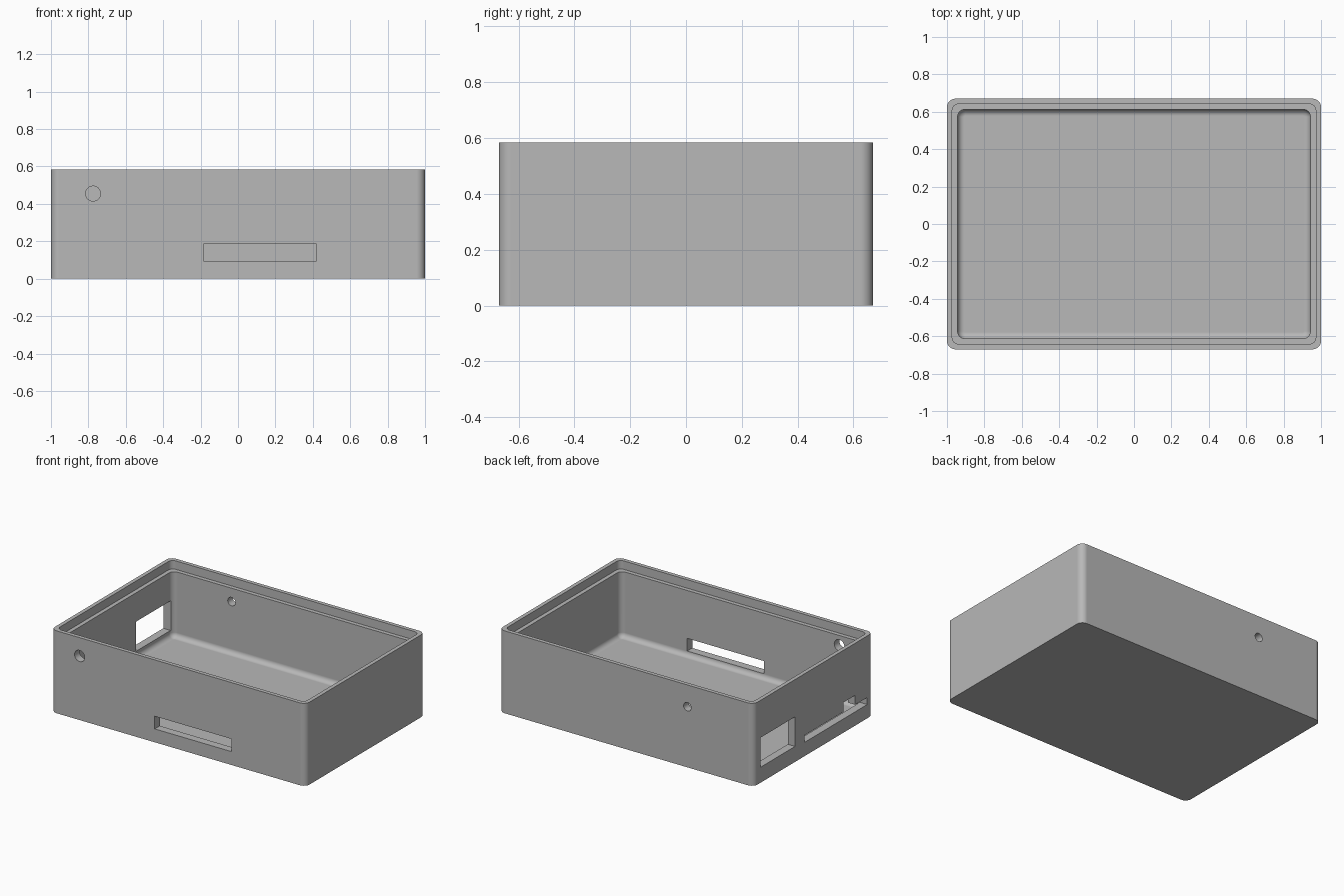
import bpy, bmesh, math
from mathutils import Matrix

if "Cube" in bpy.data.objects:
    bpy.data.objects.remove(bpy.data.objects["Cube"])

HX, HY, H = 1.0, 0.67, 0.585      # half sizes and height
WALL, LIP, FLOOR = 0.057, 0.028, 0.06
LEDGE, FILLET = 0.06, 0.035

grey = bpy.data.materials.new("plain_grey")
grey.diffuse_color = (0.48, 0.48, 0.48, 1)
grey.use_nodes = True
grey.node_tree.nodes["Principled BSDF"].inputs["Base Color"].default_value = grey.diffuse_color


def ring(bm, inset, z, r, seg=8):
    """Rounded rectangle of vertices, inset from the outer walls."""
    verts = []
    for i, (sx, sy) in enumerate([(1, 1), (-1, 1), (-1, -1), (1, -1)]):
        cx, cy = sx * (HX - inset - r), sy * (HY - inset - r)
        for k in range(seg + 1):
            a = math.pi / 2 * (i + k / seg)
            verts.append(bm.verts.new((cx + r * math.cos(a), cy + r * math.sin(a), z)))
    return verts


def finish(bm, name):
    bmesh.ops.recalc_face_normals(bm, faces=bm.faces[:])
    mesh = bpy.data.meshes.new(name)
    bm.to_mesh(mesh)
    bm.free()
    obj = bpy.data.objects.new(name, mesh)
    bpy.context.collection.objects.link(obj)
    mesh.materials.append(grey)
    return obj


# Open case: outer wall, stepped rim, cavity and filleted floor
profile = [(0, 0, 0.045), (0, H, 0.045), (LIP, H, 0.035),
           (LIP, H - LEDGE, 0.035), (WALL, H - LEDGE, 0.04)]
for k in range(7):
    a = math.pi / 2 * k / 6
    d = FILLET * (1 - math.cos(a))
    profile.append((WALL + d, FLOOR + FILLET * (1 - math.sin(a)), 0.04 - d))

bm = bmesh.new()
rings = [ring(bm, *p) for p in profile]
for lo, hi in zip(rings, rings[1:]):
    for i in range(len(lo)):
        j = (i + 1) % len(lo)
        bm.faces.new((lo[i], lo[j], hi[j], hi[i]))
bm.faces.new(rings[0])
bm.faces.new(rings[-1])
case = finish(bm, "case")


def cut(cutter):
    cutter.hide_render = True
    mod = case.modifiers.new(cutter.name, 'BOOLEAN')
    mod.operation, mod.solver, mod.object = 'DIFFERENCE', 'EXACT', cutter
    bpy.context.view_layer.objects.active = case
    bpy.ops.object.modifier_apply(modifier=mod.name)
    bpy.data.objects.remove(cutter)


def box_cut(name, x0, x1, y0, y1, z0, z1):
    bm = bmesh.new()
    bmesh.ops.create_cube(bm, size=1, matrix=Matrix.Translation(
        ((x0 + x1) / 2, (y0 + y1) / 2, (z0 + z1) / 2))
        @ Matrix.Diagonal((x1 - x0, y1 - y0, z1 - z0, 1)))
    cut(finish(bm, name))


def hole_cut(name, x, y, z, r):
    bm = bmesh.new()
    bmesh.ops.create_cone(bm, cap_ends=True, segments=32, radius1=r, radius2=r,
                          depth=0.3, matrix=Matrix.Translation((x, y, z))
                          @ Matrix.Rotation(math.pi / 2, 4, 'X'))
    cut(finish(bm, name))


# Front slot and round holes
box_cut("front_slot", -0.185, 0.42, -0.8, -0.55, 0.095, 0.185)
hole_cut("front_hole", -0.775, -HY, 0.455, 0.04)
hole_cut("back_hole", -0.48, HY, 0.43, 0.03)

# Left side: socket window, long slot and the notch above it
box_cut("left_window", -1.1, -0.9, 0.205, 0.59, 0.11, 0.32)
box_cut("left_slot", -1.1, -0.9, -0.605, 0.10, 0.098, 0.148)
box_cut("left_notch", -1.1, -0.9, -0.47, -0.34, 0.12, 0.215)

# Smooth rounded corners, keep edges sharp
bpy.ops.object.select_all(action='DESELECT')
case.select_set(True)
bpy.context.view_layer.objects.active = case
bpy.ops.object.shade_smooth_by_angle(angle=math.radians(30))
weighted = case.modifiers.new("weighted_normals", 'WEIGHTED_NORMAL')
weighted.keep_sharp = True
